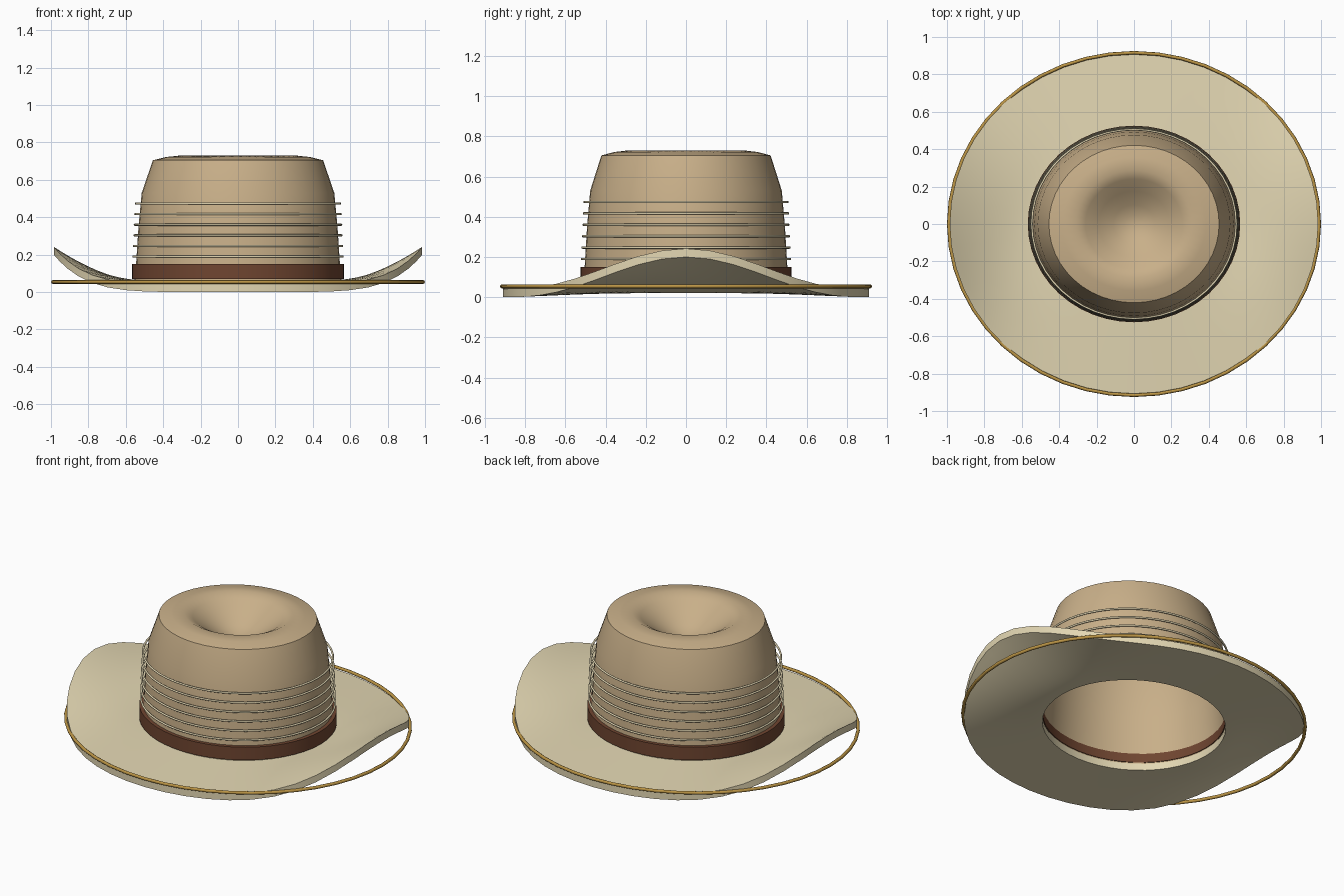
import bpy, bmesh, math

if "Cube" in bpy.data.objects:
    bpy.data.objects.remove(bpy.data.objects["Cube"])

SEG = 48
Y_SCALE = 0.925  # everything is slightly oval


def material(name, rgb):
    m = bpy.data.materials.new(name)
    m.diffuse_color = (*rgb, 1)
    m.use_nodes = True
    m.node_tree.nodes["Principled BSDF"].inputs["Base Color"].default_value = m.diffuse_color
    return m


FELT = material("crown_felt", (0.58, 0.43, 0.25))
CREAM = material("brim_felt", (0.77, 0.68, 0.45))
LEATHER = material("leather", (0.16, 0.06, 0.03))
GOLD = material("gold_trim", (0.50, 0.30, 0.06))


def revolve(name, profile, mat, closed=True, lift=None, angle=40):
    """Sweep an (r, z) profile round an oval; lift(a, r) raises points."""
    bm = bmesh.new()
    rings = []
    for r, z in profile:
        if r == 0:
            rings.append([bm.verts.new((0, 0, z))] * SEG)
            continue
        ring = []
        for i in range(SEG):
            a = 2 * math.pi * i / SEG
            dz = lift(a, r) if lift else 0
            ring.append(bm.verts.new((r * math.cos(a), r * Y_SCALE * math.sin(a), z + dz)))
        rings.append(ring)
    pairs = list(zip(rings, rings[1:]))
    if closed:
        pairs.append((rings[-1], rings[0]))
    for lo, hi in pairs:
        for i in range(SEG):
            j = (i + 1) % SEG
            quad = list(dict.fromkeys([lo[i], lo[j], hi[j], hi[i]]))
            if len(quad) > 2:
                bm.faces.new(quad)
    bmesh.ops.recalc_face_normals(bm, faces=bm.faces)
    me = bpy.data.meshes.new(name)
    bm.to_mesh(me)
    bm.free()
    ob = bpy.data.objects.new(name, me)
    bpy.context.collection.objects.link(ob)
    me.materials.append(mat)
    bpy.ops.object.select_all(action='DESELECT')
    ob.select_set(True)
    bpy.context.view_layer.objects.active = ob
    bpy.ops.object.shade_smooth_by_angle(angle=math.radians(angle))
    return ob


def hoop(name, r, z, tube, mat):
    circle = [(r + tube * math.cos(k * math.pi / 4), z + tube * math.sin(k * math.pi / 4))
              for k in range(8)]
    return revolve(name, circle, mat, angle=60)


# Brim: thick sheet, curled up at both sides and drooping slightly front and back
R_IN, R_OUT, STEPS = 0.53, 0.985, 14


def curl(a, r):
    t = max(0, (r - R_IN) / (R_OUT - R_IN))
    return 0.2 * t ** 1.6 * abs(math.cos(a)) ** 6 - 0.02 * t


radii = [R_IN + (R_OUT - R_IN) * k / STEPS for k in range(STEPS + 1)]
sheet = [(r, 0.02) for r in radii] + [(r, 0.062) for r in reversed(radii)]
revolve("brim", sheet, CREAM, lift=curl)

# Crown: tapered hollow shell with a dished top
outer = [(0.555, 0.04), (0.545, 0.15), (0.532, 0.35), (0.515, 0.53), (0.455, 0.705),
         (0.385, 0.722), (0.31, 0.73), (0.26, 0.705), (0.19, 0.655), (0.11, 0.605),
         (0.05, 0.58), (0, 0.575)]
inner = [(0, 0.555), (0.05, 0.56), (0.11, 0.585), (0.19, 0.635), (0.26, 0.685),
         (0.31, 0.708), (0.385, 0.70), (0.44, 0.688), (0.496, 0.525), (0.513, 0.35),
         (0.526, 0.15), (0.535, 0.04)]
revolve("crown", outer + inner, FELT, angle=50)

# Leather band round the base of the crown
revolve("hat_band", [(0.528, 0.07), (0.568, 0.07), (0.568, 0.15), (0.528, 0.15)], LEATHER)

# Stacked cords above the band
for k in range(6):
    hoop(f"cord_{k + 1}", 0.559 - 0.0025 * k, 0.19 + 0.0567 * k, 0.006, CREAM)

# Flat hoop at the brim's outer edge
hoop("brim_trim", 0.99, 0.054, 0.01, GOLD)
